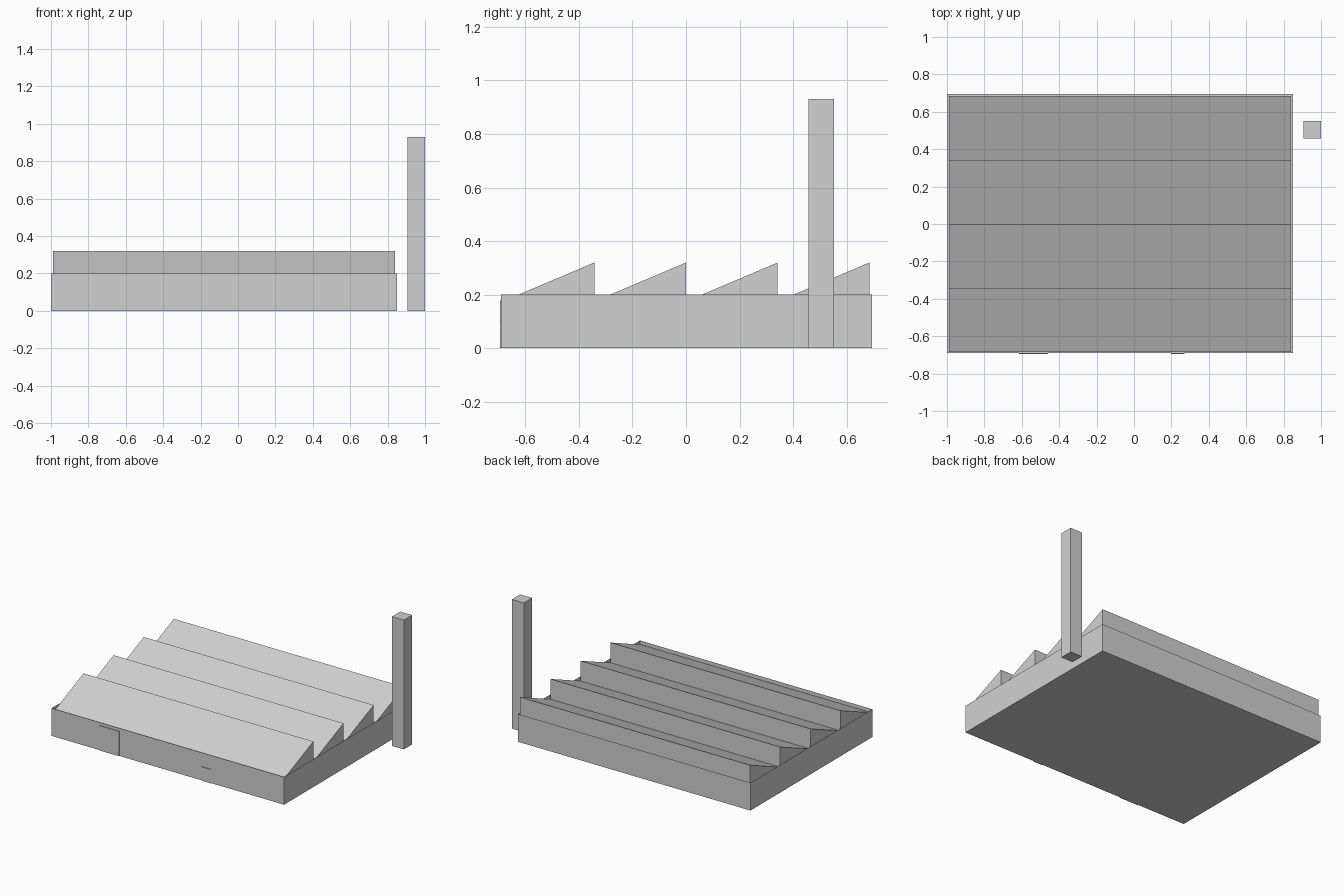
import bpy
import bmesh

cube = bpy.data.objects.get("Cube")
if cube:
    bpy.data.objects.remove(cube, do_unlink=True)

# Single flat grey for the whole factory
GREY = (0.64, 0.64, 0.64, 1.0)
grey = bpy.data.materials.new("plain grey")
grey.use_nodes = True
grey.diffuse_color = GREY
grey.node_tree.nodes["Principled BSDF"].inputs["Base Color"].default_value = GREY


def finish(name, bm):
    bmesh.ops.recalc_face_normals(bm, faces=bm.faces)
    mesh = bpy.data.meshes.new(name)
    bm.to_mesh(mesh)
    bm.free()
    mesh.materials.append(grey)
    obj = bpy.data.objects.new(name, mesh)
    bpy.context.collection.objects.link(obj)
    return obj


def prism(name, profile, x0, x1, open_top=False):
    """Extrude a (y, z) profile along x; optionally leave the top open."""
    bm = bmesh.new()
    face = bm.faces.new([bm.verts.new((x0, y, z)) for y, z in profile])
    ext = bmesh.ops.extrude_face_region(bm, geom=[face], use_keep_orig=True)
    moved = [v for v in ext["geom"] if isinstance(v, bmesh.types.BMVert)]
    bmesh.ops.translate(bm, verts=moved, vec=(x1 - x0, 0, 0))
    bmesh.ops.recalc_face_normals(bm, faces=bm.faces)
    if open_top:
        bm.normal_update()
        top = [f for f in bm.faces if f.normal.z > 0.9]
        bmesh.ops.delete(bm, geom=top, context="FACES")
    return finish(name, bm)


def box(name, x, y, z, open_top=False):
    profile = [(y[0], z[0]), (y[1], z[0]), (y[1], z[1]), (y[0], z[1])]
    return prism(name, profile, x[0], x[1], open_top)


# Walls and floor, open at the top so the roof sits just inside the rim
box("factory_walls", (-1.0, 0.85), (-0.69, 0.695), (0, 0.2), open_top=True)

# Sawtooth roof: four bays, each sloping up towards the back
VALLEY, RIDGE, START, BAYS = 0.175, 0.32, -0.685, 4
pitch = -2 * START / BAYS
saw = [(START, VALLEY)]
for i in range(1, BAYS + 1):
    y = START + i * pitch
    saw += [(y, RIDGE), (y, VALLEY)]

# Each bay is a wedge, so the slopes and upright faces stay clean
for i in range(BAYS):
    prism(f"roof_bay_{i + 1}", saw[2 * i:2 * i + 3], -0.99, 0.84)

# Chimney standing beside the building
box("chimney", (0.905, 1.0), (0.457, 0.552), (0, 0.93))

# Thin doors on the front wall
box("loading_door", (-0.615, -0.46), (-0.695, -0.69), (0, 0.178))
box("small_door", (0.197, 0.27), (-0.695, -0.69), (0, 0.1))
